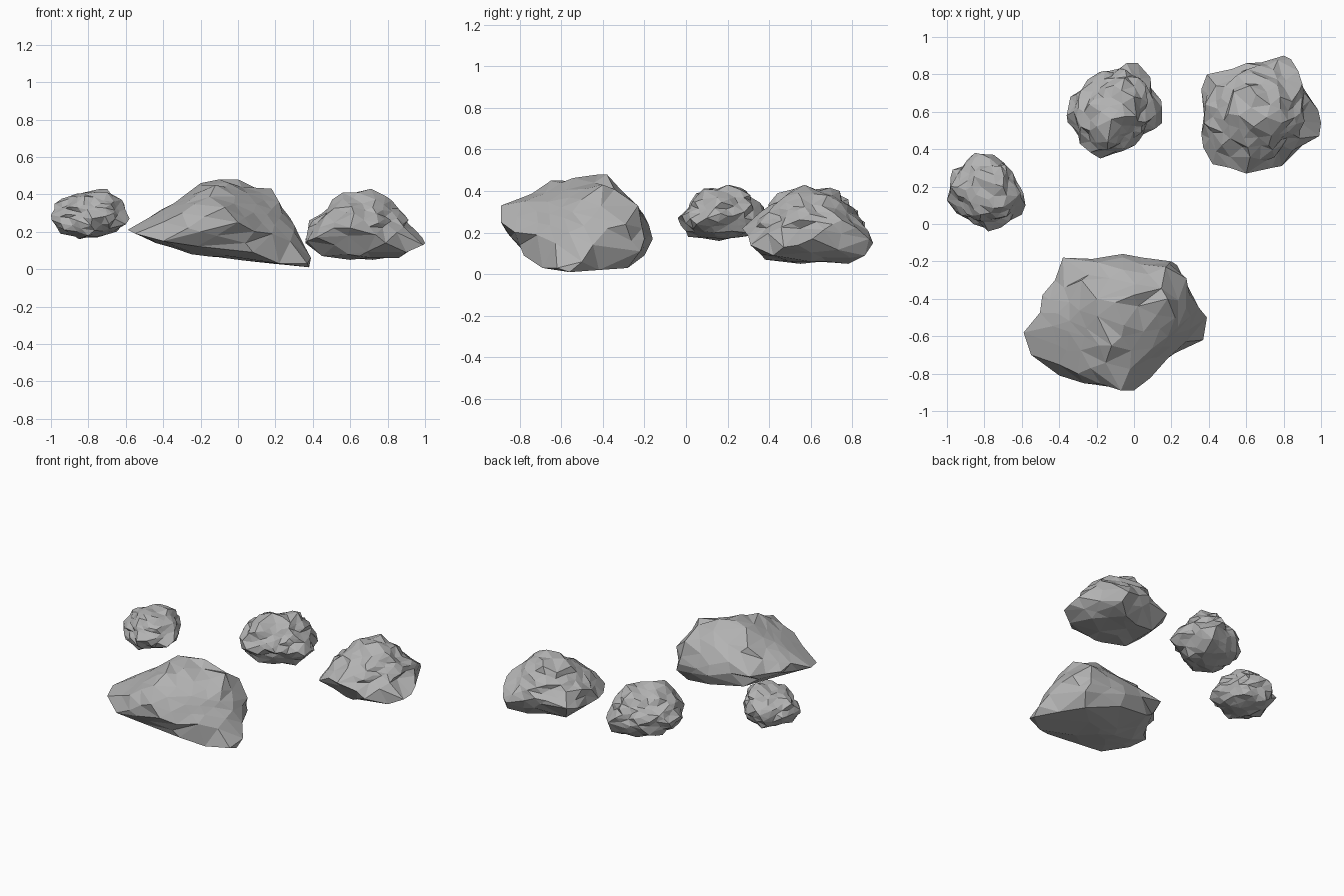
import bpy
import bmesh
import math
import random
from mathutils import Vector, noise
from mathutils.bvhtree import BVHTree

default_cube = bpy.data.objects.get("Cube")
if default_cube:
    bpy.data.objects.remove(default_cube, do_unlink=True)

# One plain stone colour
stone = bpy.data.materials.new("grey_stone")
stone.use_nodes = True
stone_colour = (0.45, 0.45, 0.45, 1.0)
stone.diffuse_color = stone_colour
stone.node_tree.nodes["Principled BSDF"].inputs["Base Color"].default_value = stone_colour
stone.node_tree.nodes["Principled BSDF"].inputs["Roughness"].default_value = 0.9


def hull(points):
    """Convex skin around points; also returns the vertices in point order."""
    bm = bmesh.new()
    verts = [bm.verts.new(p) for p in points]
    bmesh.ops.convex_hull(bm, input=verts)
    return bm, verts


def sphere_directions(count, rng):
    """Evenly spread directions with some random scatter."""
    golden = math.pi * (3 - math.sqrt(5))
    scatter = 0.7 / math.sqrt(count)
    for i in range(count):
        z = 1 - (2 * i + 1) / count
        ring = math.sqrt(1 - z * z)
        direction = Vector((ring * math.cos(golden * i), ring * math.sin(golden * i), z))
        direction += Vector([rng.uniform(-scatter, scatter) for axis in range(3)])
        yield direction.normalized()


def make_rock(name, corners, facets, lump, lump_scale, flat_base, seed):
    """Build a rock from its main corners (in hundredths), chipped into facets."""
    rng = random.Random(seed)
    corners = [Vector(c) / 100 for c in corners]
    low = Vector([min(c[axis] for c in corners) for axis in range(3)])
    high = Vector([max(c[axis] for c in corners) for axis in range(3)])
    centre, half = (low + high) / 2, (high - low) / 2

    # Work in a unit box so that flat rocks are chipped evenly
    points = [Vector([(c[a] - centre[a]) / half[a] for a in range(3)]) for c in corners]
    block, _ = hull(points)
    tree = BVHTree.FromBMesh(block)
    block.free()

    # Add rounded lumps, parted by creases, between the main corners
    taken = [p.normalized() for p in points]
    for direction in sphere_directions(facets, rng):
        underside = direction.z < -0.4
        if underside and flat_base and rng.random() < 0.6:
            continue
        if any(direction.dot(other) > 0.987 for other in taken):
            continue
        hit = tree.ray_cast(Vector(), direction)[0]
        if hit is None:
            continue
        nearest = noise.voronoi(direction * lump_scale + Vector((seed, seed, seed)))[0]
        swell = lump * (min(nearest[1] - nearest[0], 0.3) - 0.17)
        if underside:
            swell *= 0.4
        points.append(Vector([max(-1, min(1, value)) for value in hit * (1 + swell)]))
        taken.append(direction)

    # Skin all points by direction, then move them to their real places
    bm, verts = hull(taken)
    for vert, point in zip(verts, points):
        vert.co = Vector([centre[a] + point[a] * half[a] for a in range(3)])
    bmesh.ops.recalc_face_normals(bm, faces=bm.faces)
    mesh = bpy.data.meshes.new(name)
    bm.to_mesh(mesh)
    bm.free()
    mesh.materials.append(stone)
    rock = bpy.data.objects.new(name, mesh)
    bpy.context.scene.collection.objects.link(rock)


# Large wedge-shaped boulder: outline, crest, then underside
make_rock("large_boulder", [
    (-59, -58, 21), (-55, -70, 19), (-49, -38, 23), (-38, -18, 24), (-6, -16, 17),
    (20, -20, 17), (17, -23, 33), (28, -29, 24), (39, -50, 6), (37, -62, 3),
    (4, -80, 14), (0, -89, 25), (-7, -89, 33), (-40, -81, 15), (-20, -86, 20),
    (-12, -65, 45), (-10, -42, 48), (0, -38, 48), (2, -44, 44), (18, -40, 43),
    (22, -50, 36), (-20, -40, 46), (-28, -30, 38), (38, -56, 1), (22, -69, 3),
    (18, -28, 3), (23, -22, 11), (-5, -65, 7), (-25, -50, 8), (-44, -55, 14),
    (-30, -23, 13), (8, -78, 9), (-5, -20, 9), (-30, -80, 30),
], facets=110, lump=0.2, lump_scale=1.6, flat_base=True, seed=4)

# Medium rock with a broad flat base
make_rock("medium_rock", [
    (36, 48, 14), (36, 72, 16), (38, 64, 26), (39, 80, 18), (60, 86, 22),
    (80, 90, 15), (84, 88, 17), (90, 75, 26), (90, 68, 27), (100, 54, 14),
    (99, 47, 13), (90, 42, 9), (79, 31, 14), (60, 27, 22), (42, 32, 17),
    (47, 42, 29), (56, 58, 41), (64, 52, 41), (71, 57, 43), (78, 68, 38),
    (79, 54, 39), (62, 74, 40), (72, 42, 33), (88, 55, 22), (60, 55, 5),
    (45, 45, 7), (45, 72, 7), (72, 78, 5), (86, 60, 6), (65, 38, 7),
    (37, 41, 15), (82, 86, 9), (40, 52, 26),
], facets=170, lump=0.45, lump_scale=1.9, flat_base=True, seed=7)

# Lumpy rock at the back
make_rock("lumpy_rock", [
    (-36, 58, 24), (-34, 68, 22), (-25, 77, 24), (-4, 86, 25), (2, 86, 20),
    (9, 76, 22), (10, 67, 27), (15, 62, 20), (15, 54, 19), (3, 45, 22),
    (-6, 39, 24), (-18, 35, 22), (-29, 43, 25), (-12, 56, 42), (-20, 52, 40),
    (0, 68, 41), (-5, 78, 36), (-24, 64, 36), (-14, 44, 39), (2, 55, 35),
    (-10, 60, 7), (-20, 55, 8), (0, 72, 7), (-14, 76, 10), (-14, 43, 11),
    (4, 60, 7), (-27, 65, 11), (2, 82, 12), (-28, 48, 13), (-24, 76, 14),
], facets=200, lump=0.6, lump_scale=1.7, flat_base=False, seed=11)

# Small round rock
make_rock("small_rock", [
    (-100, 13, 29), (-98, 20, 35), (-97, 29, 28), (-85, 38, 30), (-75, 37, 28),
    (-65, 28, 30), (-61, 20, 28), (-58, 10, 27), (-60, 5, 24), (-70, 0, 30),
    (-78, -4, 27), (-86, 0, 26), (-95, 7, 28), (-90, 18, 39), (-82, 29, 40),
    (-75, 15, 41), (-70, 20, 43), (-70, 9, 41), (-82, 5, 39), (-62, 15, 37),
    (-71, 31, 38), (-85, 16, 16), (-75, 18, 17), (-95, 15, 19), (-84, 34, 19),
    (-65, 14, 20), (-80, 1, 18), (-69, 29, 20), (-93, 5, 21),
], facets=180, lump=0.5, lump_scale=1.8, flat_base=False, seed=15)
